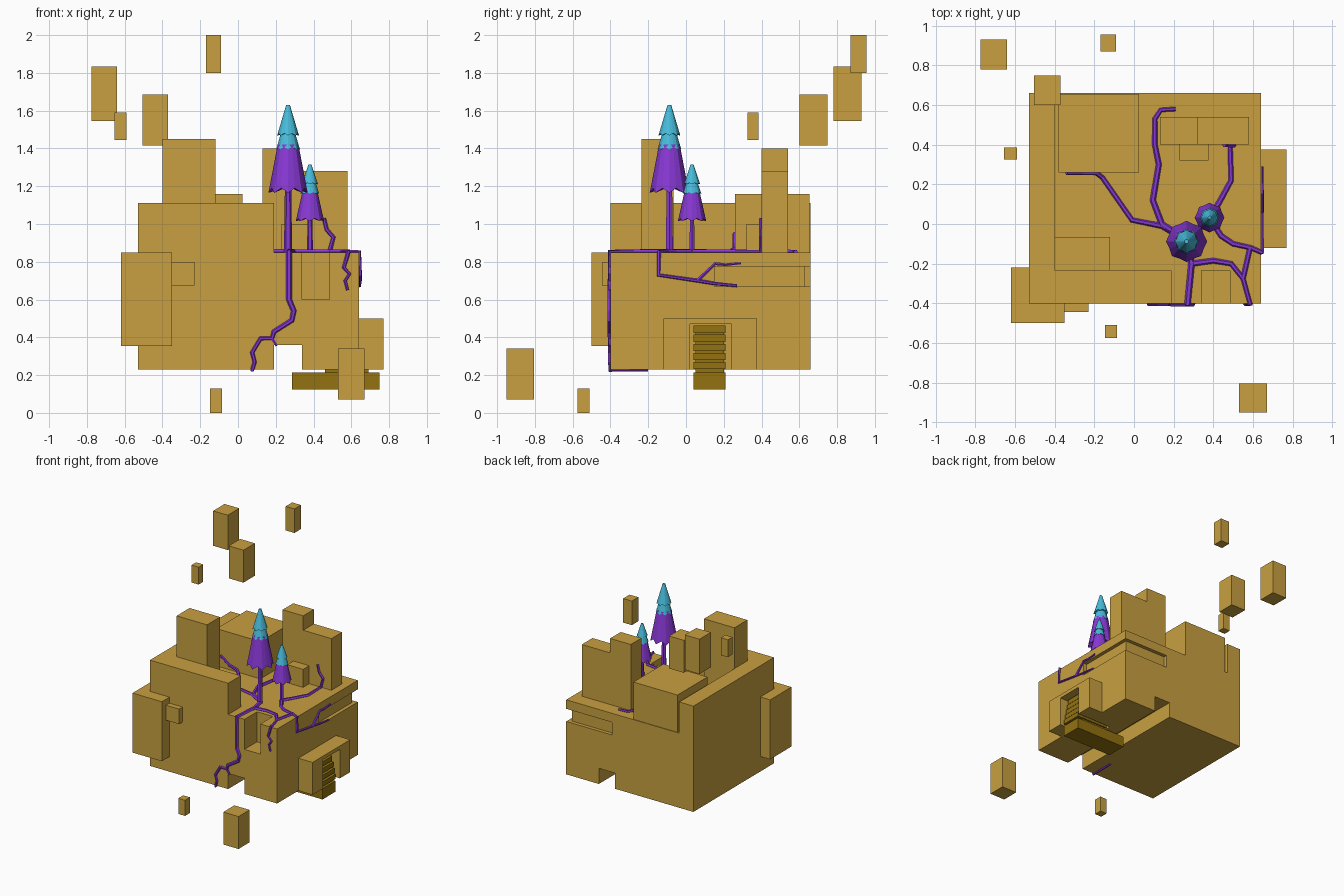
import bpy, bmesh, math

if "Cube" in bpy.data.objects:
    bpy.data.objects.remove(bpy.data.objects["Cube"])


def material(name, rgb):
    m = bpy.data.materials.new(name)
    m.diffuse_color = (*rgb, 1)
    m.use_nodes = True
    m.node_tree.nodes["Principled BSDF"].inputs["Base Color"].default_value = m.diffuse_color
    return m


GOLD = material("sand gold", (0.578, 0.352, 0.052))
DARK = material("dark gold", (0.29, 0.168, 0.005))
PURPLE = material("purple", (0.25, 0.04, 0.67))
TEAL = material("teal", (0.065, 0.51, 0.72))


def add_object(name, bm, mat):
    bmesh.ops.recalc_face_normals(bm, faces=bm.faces)
    me = bpy.data.meshes.new(name)
    bm.to_mesh(me)
    bm.free()
    me.materials.append(mat)
    ob = bpy.data.objects.new(name, me)
    bpy.context.collection.objects.link(ob)
    return ob


def box(name, x, y, z, mat=GOLD):
    """Axis-aligned box given by (min, max) on each axis."""
    bm = bmesh.new()
    bmesh.ops.create_cube(bm, size=1)
    for v in bm.verts:
        for i, r in enumerate((x, y, z)):
            v.co[i] = r[0] if v.co[i] < 0 else r[1]
    return add_object(name, bm, mat)


def cut(ob, x, y, z):
    cutter = box("cutter", x, y, z)
    mod = ob.modifiers.new("cut", 'BOOLEAN')
    mod.operation, mod.solver, mod.object = 'DIFFERENCE', 'EXACT', cutter
    bpy.context.view_layer.objects.active = ob
    bpy.ops.object.modifier_apply(modifier=mod.name)
    bpy.data.objects.remove(cutter)


# main rock block, carved out
body = box("main_block", (-.53, .64), (-.40, .66), (.23, 1.11))
cut(body, (-.40, .8), (-.235, .8), (.85, 1.3))     # raised courtyard floor
cut(body, (.19, .8), (-.6, -.2), (.85, 1.3))       # front right corner step
cut(body, (.19, .34), (-.6, .8), (.1, .36))        # channel under the block
cut(body, (.34, .485), (-.6, -.235), (.60, 1.0))   # front notch
cut(body, (.61, .8), (.15, .8), (.67, .775))       # groove, right side
cut(body, (.22, .8), (.63, .8), (.67, .775))       # groove, back side
cut(body, (.45, .8), (.02, .24), (.1, .47))        # stair well

# porch around the stairs
porch = box("porch", (.63, .77), (-.12, .375), (.23, .50))
cut(porch, (.5, .9), (.02, .24), (.1, .47))

# stairs: long base slab, riser core and treads
box("stair_base", (.285, .75), (.04, .21), (.125, .215), DARK)
box("stair_core", (.46, .69), (.05, .20), (.21, .455), DARK)
for i in range(5):
    z = .232 + i * .048
    box(f"stair_tread_{i}", (.46, .75 - .01 * i), (.04, .21), (z, z + .038), DARK)

# attached blocks
for name, x, y, z in [
    ("left_tower", (-.40, -.12), (-.235, -.065), (.84, 1.45)),
    ("back_block", (-.38, .025), (.26, .655), (.84, 1.16)),
    ("tall_pillar", (.13, .32), (.40, .54), (.84, 1.40)),
    ("short_pillar", (.32, .58), (.40, .54), (.84, 1.28)),
    ("pillar_foot", (.23, .375), (.32, .41), (.84, 1.0)),
    ("corner_block", (-.62, -.35), (-.50, -.22), (.355, .85)),
    ("small_front_block", (-.36, -.23), (-.445, -.39), (.675, .80)),
    # floating rocks
    ("floating_rock_a", (-.17, -.09), (.87, .955), (1.80, 2.0)),
    ("floating_rock_b", (-.775, -.64), (.78, .93), (1.545, 1.835)),
    ("floating_rock_c", (-.505, -.37), (.60, .75), (1.415, 1.685)),
    ("floating_rock_d", (-.655, -.59), (.325, .385), (1.445, 1.59)),
    ("floating_rock_e", (-.147, -.085), (-.575, -.51), (0, .13)),
    ("floating_rock_f", (.53, .67), (-.95, -.805), (.07, .34)),
]:
    box(name, x, y, z)


def skirt(name, cx, cy, z0, z1, r0, r1, jag, mat, sides=8):
    """Tapered foliage tier with a jagged hem."""
    bm = bmesh.new()
    n = sides * 2
    low, top = [], []
    for i in range(n):
        a = math.tau * i / n
        k = i % 2
        c, s = math.cos(a), math.sin(a)
        rl = r0 * (.9 if k else 1)
        low.append(bm.verts.new((cx + rl * c, cy + rl * s, z0 + jag * k)))
        top.append(bm.verts.new((cx + r1 * c, cy + r1 * s, z1)))
    base = bm.verts.new((cx, cy, z0 + jag * 1.3))
    for i in range(n):
        j = (i + 1) % n
        bm.faces.new((low[i], low[j], top[j], top[i]))
        bm.faces.new((base, low[j], low[i]))
    bm.faces.new(top)
    add_object(name, bm, mat)


def tube(name, points, r0=.015, r1=.010):
    """Root or trunk: faceted, tapering tube along a path."""
    cu = bpy.data.curves.new(name, 'CURVE')
    cu.dimensions = '3D'
    cu.bevel_depth, cu.bevel_resolution, cu.use_fill_caps = 1, 1, True
    sp = cu.splines.new('POLY')
    sp.use_smooth = False
    sp.points.add(len(points) - 1)
    for i, (p, c) in enumerate(zip(sp.points, points)):
        p.co = (*c, 1)
        p.radius = r0 + (r1 - r0) * i / (len(points) - 1)
    cu.materials.append(PURPLE)
    ob = bpy.data.objects.new(name, cu)
    bpy.context.collection.objects.link(ob)


# big tree
X, Y = .265, -.088
tube("big_trunk", [(X, Y, .84), (X, Y, 1.25)], .022, .016)
skirt("big_tree_lower", X, Y, 1.165, 1.42, .104, .055, .025, PURPLE)
skirt("big_tree_middle", X, Y, 1.395, 1.49, .063, .035, .012, TEAL)
skirt("big_tree_top", X, Y, 1.468, 1.63, .058, .010, .012, TEAL)
# small tree
X, Y = .381, .032
tube("small_trunk", [(X, Y, .84), (X, Y, 1.08)], .016, .012)
skirt("small_tree_lower", X, Y, 1.015, 1.18, .075, .038, .015, PURPLE)
skirt("small_tree_middle", X, Y, 1.16, 1.225, .049, .028, .008, TEAL)
skirt("small_tree_top", X, Y, 1.21, 1.315, .043, .008, .008, TEAL)


# roots: across the floor, then over the edges or up the walls
F = .853


def floor(*pts):
    return [(x, y, F) for x, y in pts]


def front(*pts, y=-.403):
    return [(x, y, z) for x, z in pts]


def side(*pts):
    return [(.645, y, z) for y, z in pts]


tube("root_left", floor((.26, -.08), (.14, -.01), (-.01, .02), (-.16, .235))
     + [(-.19, .257, .87), (-.26, .257, .89), (-.34, .257, .95)])
tube("root_back", floor((.26, -.08), (.14, 0), (.095, .12), (.125, .30), (.105, .40),
                        (.105, .53), (.135, .575), (.21, .58)), .017, .011)
tube("root_pillar", floor((.38, .03), (.43, .11), (.49, .22), (.485, .395))
     + front((.505, .93), (.47, .97), (.455, 1.03), y=.397))
tube("root_right", floor((.38, .03), (.44, -.06), (.50, -.10), (.59, -.12), (.643, -.143))
     + side((-.145, .73), (.06, .70), (.15, .685), (.27, .673)), .015, .008)
tube("root_right_branch", side((.06, .70), (.155, .79), (.21, .785), (.29, .793)), .011, .007)
tube("root_front", floor((.27, -.09), (.29, -.2), (.27, -.402))
     + front((.27, .60), (.295, .54), (.285, .49), (.19, .43), (.18, .395), (.12, .395),
             (.075, .32), (.088, .27), (.075, .225))
     + [(.075, -.30, .227), (.075, -.20, .227)], .017, .009)
tube("root_front_branch", front((.19, .43), (.18, .395), (.205, .355)), .011, .008)
tube("root_corner", floor((.29, -.2), (.40, -.185), (.49, -.2), (.55, -.275), (.585, -.402))
     + front((.56, .77), (.59, .735), (.567, .70), (.58, .65)), .015, .008)
tube("root_link", floor((.55, -.275), (.585, -.12)), .013, .013)
